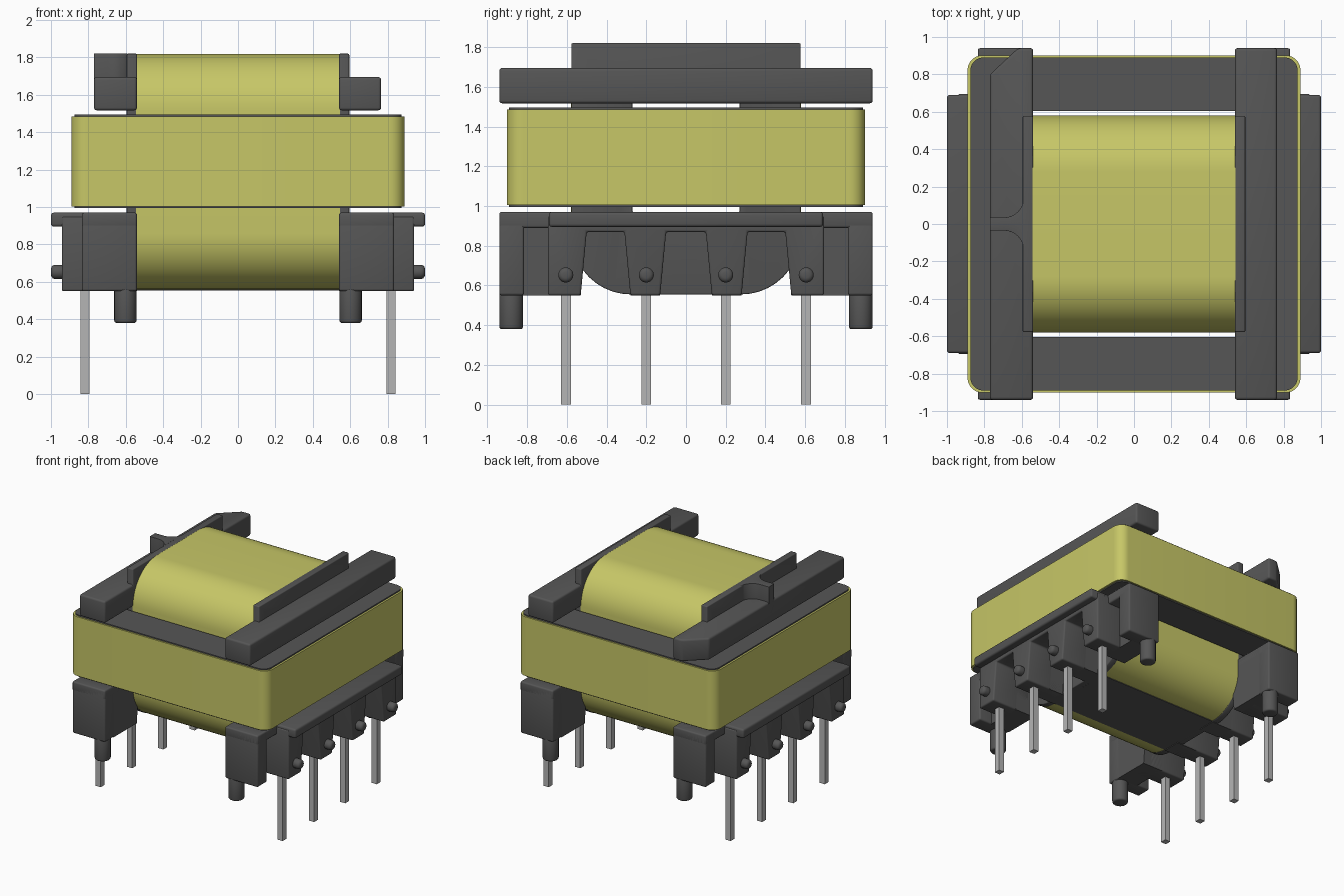
import bpy, bmesh, math
from mathutils import Vector

cube = bpy.data.objects.get("Cube")
if cube:
    bpy.data.objects.remove(cube, do_unlink=True)


def material(name, rgb, rough=0.6):
    m = bpy.data.materials.new(name)
    m.use_nodes = True
    m.diffuse_color = (*rgb, 1)
    bsdf = next(n for n in m.node_tree.nodes if n.type == 'BSDF_PRINCIPLED')
    bsdf.inputs["Base Color"].default_value = (*rgb, 1)
    bsdf.inputs["Roughness"].default_value = rough
    return m


DARK = material("dark grey plastic", (0.092, 0.092, 0.092))
YELLOW = material("yellow tape", (0.57, 0.57, 0.135))
METAL = material("pin metal", (0.46, 0.46, 0.46))


def rect(x0, x1, y0, y1):
    return [(x0, y0), (x1, y0), (x1, y1), (x0, y1)]


def rounded(x0, x1, y0, y1, bottom, top, n=10):
    """Rectangle outline with separate bottom and top corner radii."""
    pts = []
    for cx, cy, sx, sy, r, a in ((x0, y0, 1, 1, bottom, 180), (x1, y0, -1, 1, bottom, 270),
                                 (x1, y1, -1, -1, top, 0), (x0, y1, 1, -1, top, 90)):
        if r == 0:
            pts.append((cx, cy))
            continue
        for i in range(n + 1):
            t = math.radians(a + 90 * i / n)
            pts.append((cx + sx * r + r * math.cos(t), cy + sy * r + r * math.sin(t)))
    return pts


def circle(cx, cy, r, n=20):
    return [(cx + r * math.cos(2 * math.pi * i / n), cy + r * math.sin(2 * math.pi * i / n))
            for i in range(n)]


def prism(name, outlines, axis, a, b, mat, bevel=0.0):
    """Extrude outlines (first outer, others holes) along x (y-z outline) or z (x-y outline)."""
    lo, hi = min(a, b), max(a, b)
    bm = bmesh.new()
    edges = []
    for pts in outlines:
        vs = [bm.verts.new((lo, p, q) if axis == 'x' else (p, q, lo)) for p, q in pts]
        edges += [bm.edges.new((vs[i - 1], vs[i])) for i in range(len(vs))]
    bmesh.ops.triangle_fill(bm, use_beauty=True, edges=edges)
    ext = bmesh.ops.extrude_face_region(bm, geom=bm.faces[:])
    step = Vector((hi - lo, 0, 0)) if axis == 'x' else Vector((0, 0, hi - lo))
    bmesh.ops.translate(bm, vec=step, verts=[g for g in ext['geom'] if isinstance(g, bmesh.types.BMVert)])
    bmesh.ops.recalc_face_normals(bm, faces=bm.faces[:])
    bmesh.ops.dissolve_limit(bm, angle_limit=0.01, verts=bm.verts[:], edges=bm.edges[:])
    if bevel:
        sharp = [e for e in bm.edges if e.is_manifold and e.calc_face_angle(0) > 0.6]
        bmesh.ops.bevel(bm, geom=sharp, offset=bevel, segments=3, profile=0.5,
                        affect='EDGES', clamp_overlap=True)
    me = bpy.data.meshes.new(name)
    bm.to_mesh(me)
    bm.free()
    me.materials.append(mat)
    ob = bpy.data.objects.new(name, me)
    bpy.context.collection.objects.link(ob)
    bpy.ops.object.select_all(action='DESELECT')
    ob.select_set(True)
    bpy.context.view_layer.objects.active = ob
    bpy.ops.object.shade_smooth_by_angle(angle=math.radians(35))
    return ob


def comb(half, top):
    """y-z outline of the pin wall with three tapered notches along its lower edge."""
    pts = [(-half, top), (-half, 0.55)]
    for c, w in ((-0.405, 0.095), (0, 0.1), (0.405, 0.095)):
        pts += [(c - w - 0.03, 0.55), (c - w, 0.87), (c + w, 0.87), (c + w + 0.03, 0.55)]
    return pts + [(half, 0.55), (half, top)]


# Core: closed frame with a centre leg, wrapped by a tape band
prism("core", [rounded(-0.875, 0.875, -0.89, 0.89, 0.07, 0.07),
               rect(-0.6, 0.6, 0.265, 0.605), rect(-0.6, 0.6, -0.605, -0.265)],
      'z', 0.995, 1.495, DARK)
prism("core_tape", [rounded(-0.89, 0.89, -0.902, 0.902, 0.08, 0.08),
                    rounded(-0.874, 0.874, -0.889, 0.889, 0.07, 0.07)],
      'z', 1.004, 1.485, YELLOW)

# Winding: rounded tube around the centre leg, with a flat strip below
hole = rect(-0.27, 0.27, 0.97, 1.52)
prism("winding", [rounded(-0.58, 0.58, 0.56, 1.818, 0.3, 0.3, 16), hole],
      'x', -0.545, 0.545, YELLOW)
prism("winding_bottom_strip", [rect(-0.28, 0.28, 0.555, 0.563)], 'x', -0.545, 0.545, DARK)

# Bobbin ends, mirrored left and right
for s, side in ((1, "left"), (-1, "right")):
    prism(side + "_flange", [rounded(-0.577, 0.577, 0.555, 1.82, 0.3, 0), hole],
          'x', s * 0.54, s * 0.595, DARK, 0.008)

    # Upper rail, one of them with a cut corner
    rail = rect(0.54, 0.765, -0.94, 0.94)
    if s < 0:
        rail = [(-0.54, -0.94), (-0.54, 0.94), (-0.62, 0.94), (-0.77, 0.8), (-0.77, -0.94)]
    prism(side + "_upper_rail", [rail], 'z', 1.517, 1.695, DARK, 0.015)

    # Lower rail: top plate, ledge, notched wall and pin blocks
    prism(side + "_lower_plate", [rect(s * 0.54, s * 0.835, -0.94, 0.94)], 'z', 0.89, 0.97, DARK, 0.012)
    prism(side + "_ledge", [rect(s * 0.6, s, -0.69, 0.69)], 'z', 0.895, 0.97, DARK, 0.015)
    prism(side + "_inner_wall", [comb(0.83, 0.95)], 'x', s * 0.54, s * 0.72, DARK)
    prism(side + "_pin_blocks", [comb(0.695, 0.95)], 'x', s * 0.6, s * 0.942, DARK, 0.012)

    # Corner blocks with round standoff pegs
    for t, end in ((-1, "front"), (1, "back")):
        prism(f"{side}_{end}_corner_block", [rect(s * 0.54, s * 0.835, t * 0.815, t * 0.94)],
              'z', 0.55, 0.97, DARK, 0.013)
        prism(f"{side}_{end}_peg", [circle(s * 0.602, t * 0.88, 0.06)], 'z', 0.38, 0.57, DARK, 0.014)

    # Pins and wire studs
    for i, y in enumerate((-0.605, -0.2, 0.2, 0.605), 1):
        prism(f"{side}_pin_{i}", [rect(s * 0.795, s * 0.843, y - 0.025, y + 0.025)], 'z', 0, 0.57, METAL)
        prism(f"{side}_stud_{i}", [circle(y, 0.653, 0.038)], 'x', s * 0.92, s, DARK, 0.022)

# Key rib on the right flange, with filleted roots
arc = [(-0.695 + 0.105 * math.sin(a), 0.14 - 0.105 * math.cos(a))
       for a in (math.radians(9 * i) for i in range(11))]
rib = [(-0.77, 0.035)] + arc + [(x, -y) for x, y in reversed(arc)] + [(-0.77, -0.035)]
prism("key_rib", [rib], 'z', 1.6, 1.82, DARK, 0.006)
